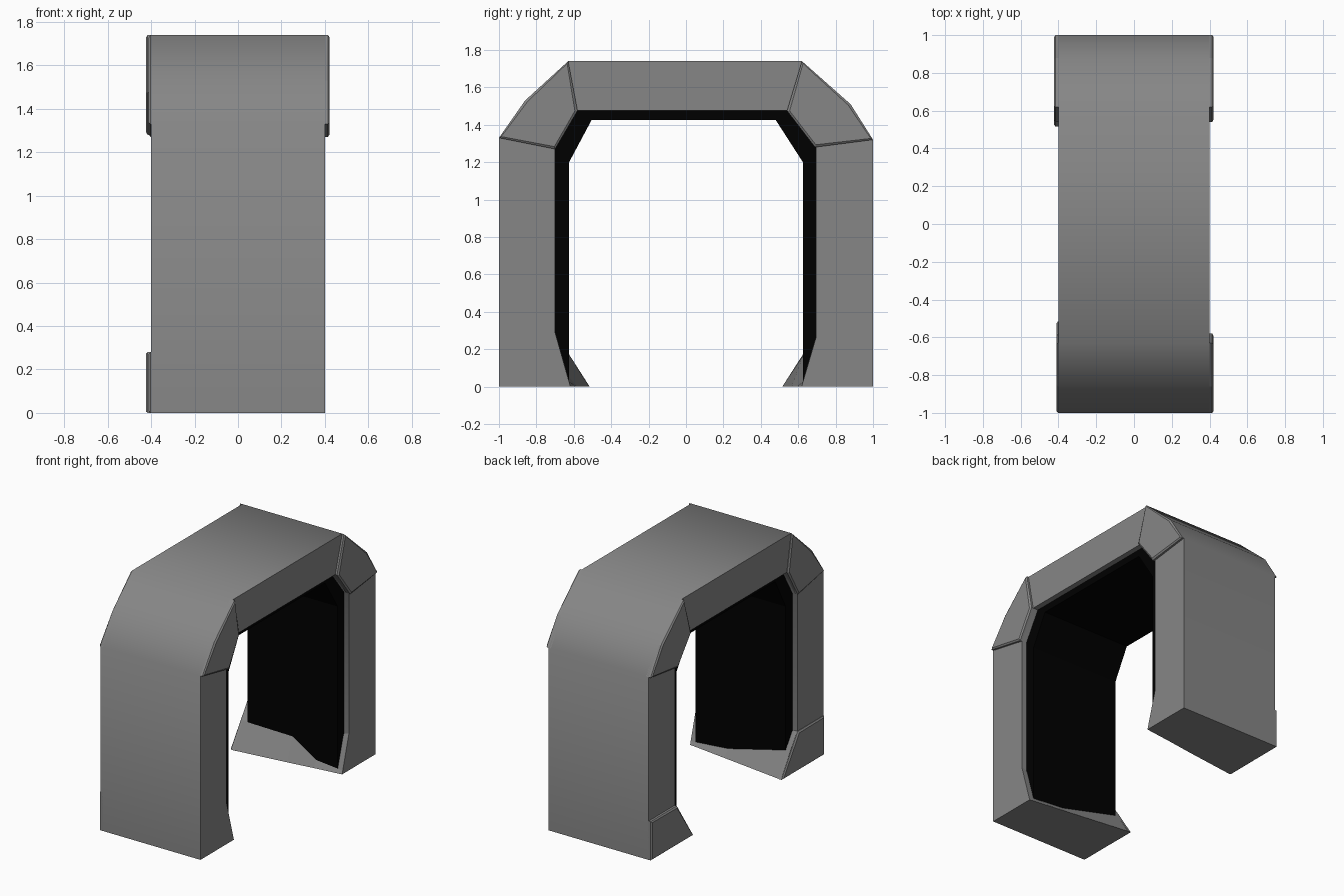
import bpy, bmesh, math

if "Cube" in bpy.data.objects:
    bpy.data.objects.remove(bpy.data.objects["Cube"])


def material(name, v):
    m = bpy.data.materials.new(name)
    m.diffuse_color = (v, v, v, 1)
    m.use_nodes = True
    m.node_tree.nodes["Principled BSDF"].inputs["Base Color"].default_value = m.diffuse_color
    return m


grey = material("dark_grey", 0.24)
dark = material("dark_lining", 0.0)


def make(name, bm, mat=grey, smooth=False):
    bmesh.ops.recalc_face_normals(bm, faces=bm.faces)
    me = bpy.data.meshes.new(name)
    bm.to_mesh(me)
    bm.free()
    ob = bpy.data.objects.new(name, me)
    bpy.context.collection.objects.link(ob)
    me.materials.append(mat)
    if smooth:
        bpy.ops.object.select_all(action='DESELECT')
        ob.select_set(True)
        bpy.context.view_layer.objects.active = ob
        bpy.ops.object.shade_smooth_by_angle(angle=math.radians(50))
    return ob


def loft(name, sections, **kw):
    """Join (x, [(y, z), ...]) sections and cap both ends."""
    bm = bmesh.new()
    rings = [[bm.verts.new((x, y, z)) for y, z in pts] for x, pts in sections]
    n = len(rings[0])
    for a, b in zip(rings, rings[1:]):
        for i in range(n):
            j = (i + 1) % n
            bm.faces.new((a[i], a[j], b[j], b[i]))
    bm.faces.new(rings[0])
    bm.faces.new(rings[-1])
    return make(name, bm, **kw)


def shrink(pts, k):
    """Pull a small polygon in towards its centre by about k."""
    cy = sum(p[0] for p in pts) / len(pts)
    cz = sum(p[1] for p in pts) / len(pts)
    out = []
    for y, z in pts:
        d = math.hypot(y - cy, z - cz)
        out.append((y + (cy - y) * k / d, z + (cz - z) * k / d))
    return out


def raised_pad(name, pts, side, top):
    loft(name, [(side * 0.38, pts), (side * (top - 0.008), pts),
                (side * top, shrink(pts, 0.014))])


# Main arch frame
outer = [(-1, 0), (-1, 1.33), (-0.86, 1.53), (-0.63, 1.74),
         (0.62, 1.74), (0.88, 1.51), (1, 1.32), (1, 0)]
inner = [(0.695, 0), (0.695, 1.28), (0.54, 1.475),
         (-0.58, 1.475), (-0.7, 1.27), (-0.7, 0)]
frame = outer + inner
loft("arch_frame", [(-0.4, frame), (0.4, frame)], smooth=True)

# Dark lining set back inside the opening
lining = [(-0.74, 0.01), (-0.74, 1.3), (-0.6, 1.52), (0.56, 1.52), (0.74, 1.3), (0.74, 0.01),
          (0.625, 0.01), (0.625, 1.2), (0.48, 1.425),
          (-0.505, 1.425), (-0.625, 1.2), (-0.625, 0.01)]
loft("inner_lining", [(-0.36, lining), (0.36, lining)], mat=dark)

# Sloping feet inside each leg: (x, toe y, height at the lining, height at the frame)
feet = {1: [(-0.4, 0.515, 0.172, 0.28), (0, 0.565, 0.165, 0.28),
            (0.19, 0.592, 0.045, 0.2), (0.4, 0.618, 0.025, 0.28)],
        -1: [(-0.4, 0.515, 0.172, 0.28), (0.1, 0.58, 0.05, 0.2), (0.4, 0.618, 0.025, 0.29)]}
for s, rows in feet.items():
    tag = "back" if s > 0 else "front"
    loft(tag + "_foot", [(x, [(s * y, 0), (s * 0.625, m), (s * 0.7, h),
                              (s * 0.76, h), (s * 0.76, 0)]) for x, y, m, h in rows])

# Raised corner pads on both sides, foot pads on the left side
corners = {"front": [(-1, 1.33), (-0.86, 1.53), (-0.63, 1.74), (-0.58, 1.475), (-0.7, 1.27)],
           "back": [(0.62, 1.74), (0.88, 1.51), (1, 1.32), (0.69, 1.28), (0.54, 1.475)]}
for tag, pts in corners.items():
    s = 1 if tag == "back" else -1
    left_top = 0.424 if s > 0 else 0.411
    raised_pad(tag + "_right_corner", pts, 1, 0.422)
    raised_pad(tag + "_left_corner", pts, -1, left_top)
    raised_pad(tag + "_left_foot_pad",
               [(s * 1, 0), (s * 1, 0.28), (s * 0.7, 0.28), (s * 0.515, 0)], -1, left_top)
